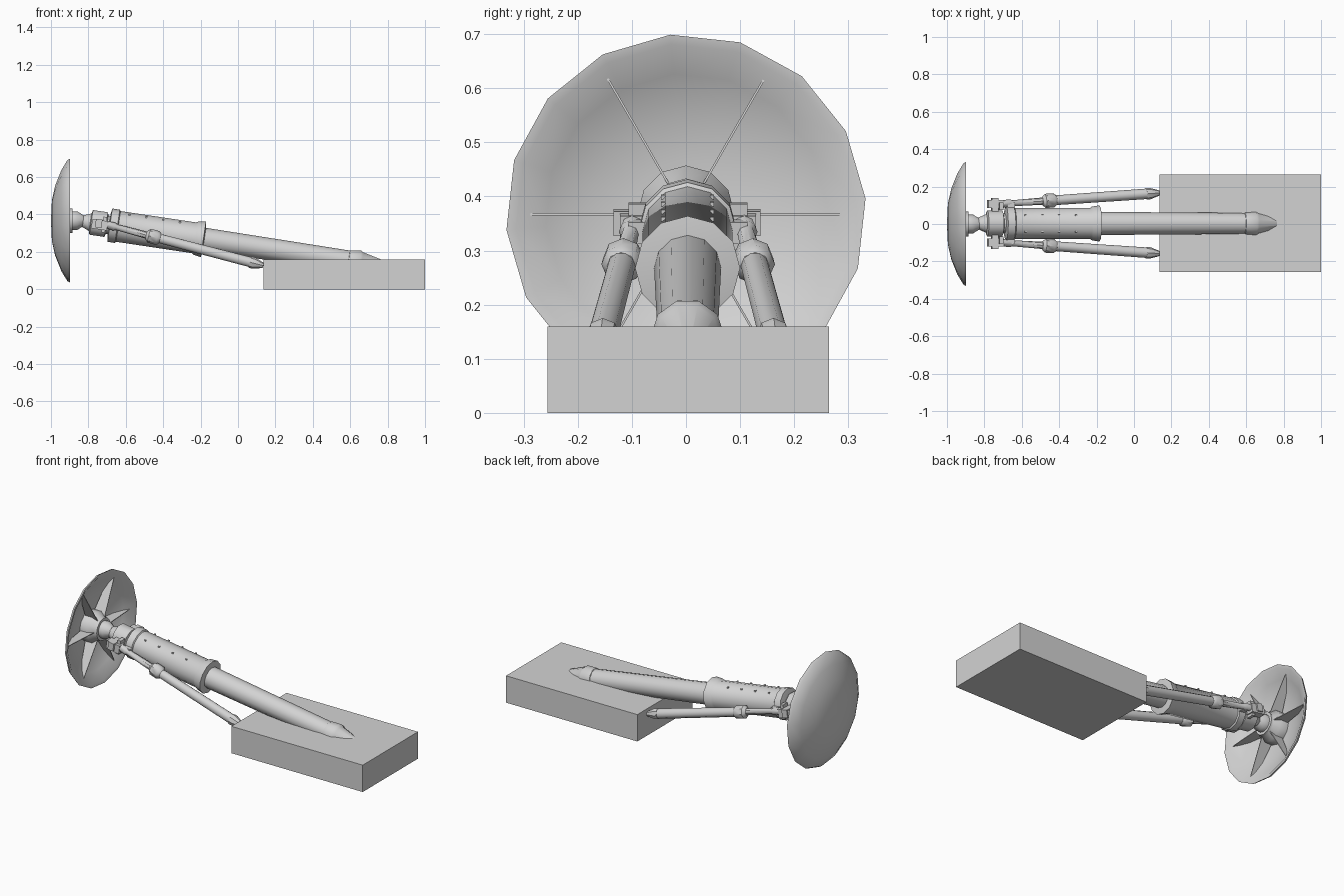
import bpy, bmesh, math
from mathutils import Vector, Matrix

cube = bpy.data.objects.get("Cube")
if cube:
    bpy.data.objects.remove(cube, do_unlink=True)

grey = bpy.data.materials.new("light_grey")
grey.use_nodes = True
colour = (0.65, 0.65, 0.65, 1)
grey.diffuse_color = colour
grey.node_tree.nodes["Principled BSDF"].inputs["Base Color"].default_value = colour


def finish(name, bm, smooth=True):
    bmesh.ops.remove_doubles(bm, verts=bm.verts, dist=1e-5)
    bmesh.ops.recalc_face_normals(bm, faces=bm.faces)
    mesh = bpy.data.meshes.new(name)
    bm.to_mesh(mesh)
    bm.free()
    obj = bpy.data.objects.new(name, mesh)
    bpy.context.collection.objects.link(obj)
    mesh.materials.append(grey)
    if smooth:
        bpy.ops.object.select_all(action='DESELECT')
        obj.select_set(True)
        bpy.context.view_layer.objects.active = obj
        bpy.ops.object.shade_smooth_by_angle(angle=math.radians(40))
    return obj


def lathe(name, start, end, profile, sides=12, turn=0.0):
    """Revolve (x, radius) points about the line from start to end."""
    a, b = Vector(start), Vector(end)
    axis = (b - a).normalized()
    up = Vector((0, 0, 1))
    side = up.cross(axis).normalized()
    up = axis.cross(side)
    bm = bmesh.new()
    rings = []
    for x, r in profile:
        centre = a + (b - a) * ((x - a.x) / (b.x - a.x))
        ring = []
        for i in range(sides):
            t = math.radians(turn) + math.tau * i / sides
            ring.append(bm.verts.new(centre + (side * math.cos(t) + up * math.sin(t)) * max(r, 1e-4)))
        rings.append(ring)
    for p, q in zip(rings, rings[1:]):
        for i in range(sides):
            j = (i + 1) % sides
            bm.faces.new((p[i], p[j], q[j], q[i]))
    bm.faces.new(rings[0])
    bm.faces.new(rings[-1])
    return finish(name, bm)


def box(name, centre, size, tilt=0.0):
    bm = bmesh.new()
    m = Matrix.Translation(centre) @ Matrix.Rotation(tilt, 4, 'Y') @ Matrix.Diagonal((*size, 1))
    bmesh.ops.create_cube(bm, size=1, matrix=m)
    return finish(name, bm, False)


# Base block
box("base_block", (0.568, 0.004, 0.08), (0.865, 0.52, 0.16))

# Foot dish with a thin shell, open towards the leg
HUB_Z = 0.367
lathe("foot_dish", (-1, 0, HUB_Z), (0, 0, HUB_Z),
      [(-1, 0), (-0.995, 0.11), (-0.977, 0.19), (-0.945, 0.27), (-0.912, 0.325),
       (-0.897, 0.333), (-0.9, 0.315), (-0.935, 0.26), (-0.966, 0.18), (-0.982, 0.1), (-0.985, 0)],
      16, 5)

# Hub and ball joint in the dish
lathe("dish_hub", (-1, 0, HUB_Z), (0, 0, HUB_Z),
      [(-0.98, 0.09), (-0.93, 0.09), (-0.9, 0.066), (-0.885, 0.066), (-0.885, 0.05),
       (-0.86, 0.05), (-0.825, 0.028)], 12)

# Radial ribs of the dish
for k in range(6):
    t = math.tau * k / 6
    out = Vector((0, math.cos(t), math.sin(t)))
    across = Vector((0, -math.sin(t), math.cos(t))) * 0.002
    bm = bmesh.new()
    sides = []
    for s in (-1, 1):
        sides.append([bm.verts.new(Vector((x, 0, HUB_Z)) + out * r + across * s)
                      for x, r in ((-0.98, 0.05), (-0.9, 0.05), (-0.915, 0.29), (-0.955, 0.22))])
    bm.faces.new(sides[0])
    bm.faces.new(sides[1])
    for i in range(4):
        j = (i + 1) % 4
        bm.faces.new((sides[0][i], sides[0][j], sides[1][j], sides[1][i]))
    finish(f"dish_rib_{k + 1}", bm, False)

# Main leg: ankle, outer cylinder, inner piston and pointed end
A, B = (-0.9, 0.003, 0.375), (0.9, 0.003, 0.105)
SLOPE = math.atan(0.15)
lathe("ankle_joint", A, B, [(-0.84, 0.028), (-0.79, 0.05), (-0.785, 0.07), (-0.705, 0.07),
                            (-0.7, 0.052), (-0.67, 0.052)], 10)
lathe("outer_cylinder", A, B, [(-0.69, 0.06), (-0.685, 0.09), (-0.645, 0.09), (-0.64, 0.083),
                               (-0.235, 0.083), (-0.225, 0.09), (-0.185, 0.097), (-0.18, 0.062)], 12)
lathe("inner_piston", A, B, [(-0.2, 0.062), (0.6, 0.056)], 12)
lathe("piston_tip", A, B, [(0.59, 0.056), (0.592, 0.06), (0.65, 0.068), (0.662, 0.06),
                           (0.89, 0.004)], 10)

# Ankle crossbar and rivets along the outer cylinder
box("crossbar", (-0.745, 0.002, 0.352), (0.035, 0.272, 0.045), SLOPE)
for k in range(4):
    x = -0.58 + 0.09 * k
    z = 0.375 - 0.15 * (x + 0.9)
    for s in (-1, 1):
        box(f"rivet_{k + 1}_{'left' if s > 0 else 'right'}",
            (x, 0.003 + s * 0.045, z + 0.072), (0.009, 0.008, 0.008), SLOPE)

# Paired side struts with their brackets
for s, label in ((1, "back"), (-1, "front")):
    shift = 0.004
    P = (-0.75, shift + s * 0.1, 0.358)
    Q = (0.135, shift + s * 0.162, 0.127)
    box(f"{label}_lug", (-0.74, shift + s * 0.103, 0.345), (0.085, 0.045, 0.05), SLOPE)
    box(f"{label}_lug_plate", (-0.715, shift + s * 0.09, 0.345), (0.02, 0.04, 0.085), SLOPE)
    lathe(f"{label}_strut_rod", P, Q, [(-0.74, 0.018), (-0.66, 0.022), (-0.65, 0.016), (-0.46, 0.02)], 8)
    lathe(f"{label}_strut_collar", P, Q, [(-0.49, 0.022), (-0.475, 0.038), (-0.43, 0.038), (-0.415, 0.027)], 8)
    lathe(f"{label}_strut_tube", P, Q, [(-0.43, 0.026), (0.07, 0.028)], 10)
    lathe(f"{label}_strut_end", P, Q, [(0.065, 0.031), (0.085, 0.031), (0.135, 0.014)], 8)
    # Arm tying the strut to the main cylinder
    box(f"{label}_strut_arm", (-0.66, shift + s * 0.085, 0.335), (0.04, 0.05, 0.04), SLOPE)
